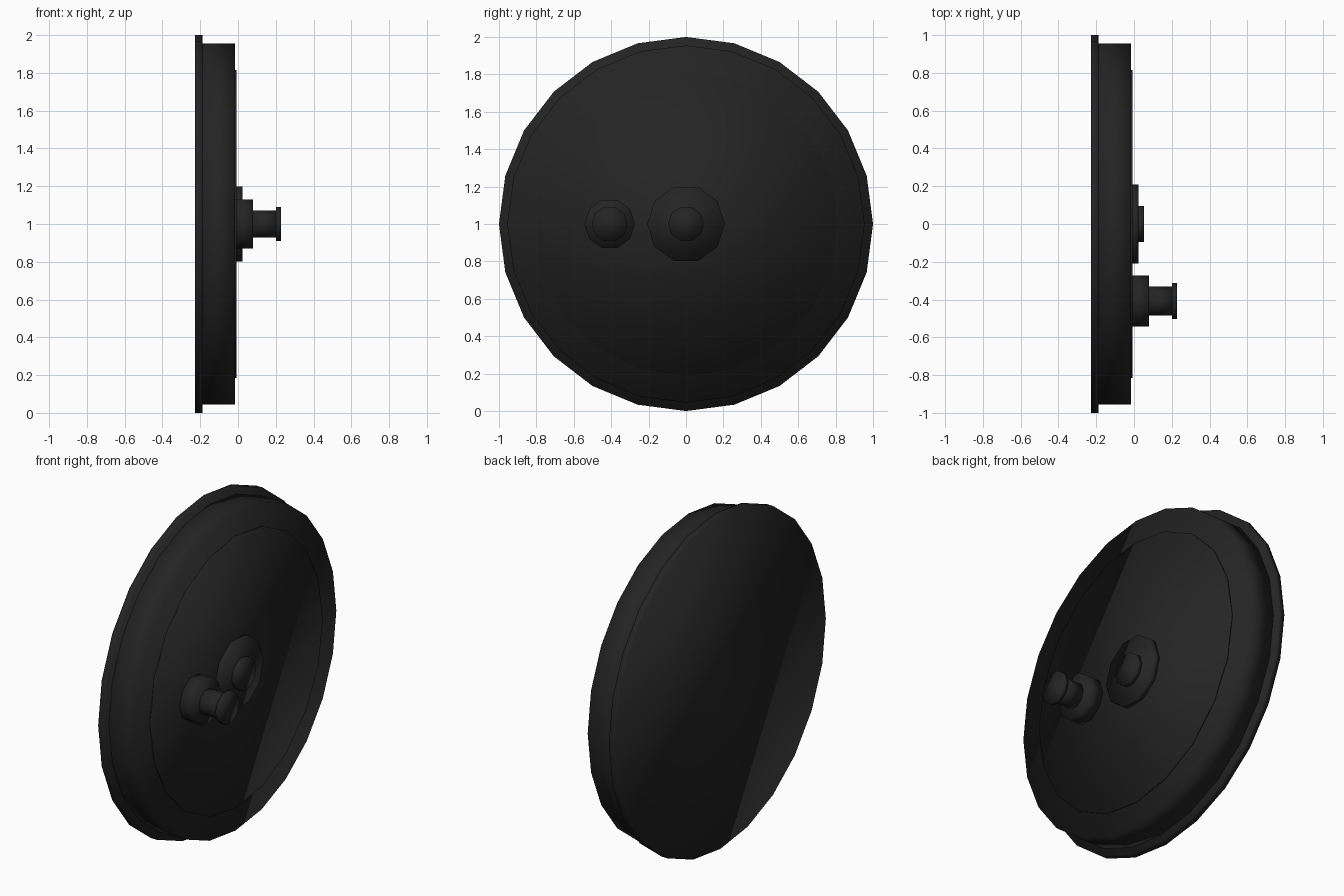
import bpy, bmesh, math

if "Cube" in bpy.data.objects:
    bpy.data.objects.remove(bpy.data.objects["Cube"])

black = bpy.data.materials.new("soft_black")
black.diffuse_color = (0.018, 0.018, 0.018, 1)
black.use_nodes = True
black.node_tree.nodes["Principled BSDF"].inputs["Base Color"].default_value = black.diffuse_color


def disc(name, sides, radius, x0, x1, y=0.0):
    """Closed prism along x, centred on (y, z=1), with a corner on the +y axis."""
    bm = bmesh.new()
    rings = []
    for x in (x0, x1):
        ring = []
        for i in range(sides):
            a = 2 * math.pi * i / sides
            ring.append(bm.verts.new((x, y + radius * math.cos(a), 1 + radius * math.sin(a))))
        rings.append(ring)
    back, front = rings
    bm.faces.new(back[::-1])
    bm.faces.new(front)
    for i in range(sides):
        j = (i + 1) % sides
        bm.faces.new((back[i], back[j], front[j], front[i]))
    bmesh.ops.recalc_face_normals(bm, faces=bm.faces)
    for f in bm.faces:
        f.smooth = True
    mesh = bpy.data.meshes.new(name)
    bm.to_mesh(mesh)
    bm.free()
    mesh.materials.append(black)
    obj = bpy.data.objects.new(name, mesh)
    bpy.context.collection.objects.link(obj)
    return obj


# Wheel: wide rim flange, thick body and thin raised face
disc("rim_flange", 24, 1.0, -0.228, -0.188)
disc("wheel_body", 24, 0.955, -0.188, -0.016)
disc("face_plate", 20, 0.815, -0.016, -0.008)

# Central hub
disc("hub", 10, 0.208, -0.008, 0.024)
disc("hub_cap", 10, 0.096, 0.024, 0.053)

# Off-centre crank pin
PIN_Y = -0.408
disc("pin_base", 10, 0.135, -0.008, 0.08, PIN_Y)
disc("pin_shaft", 10, 0.076, 0.08, 0.202, PIN_Y)
disc("pin_head", 10, 0.096, 0.202, 0.228, PIN_Y)
